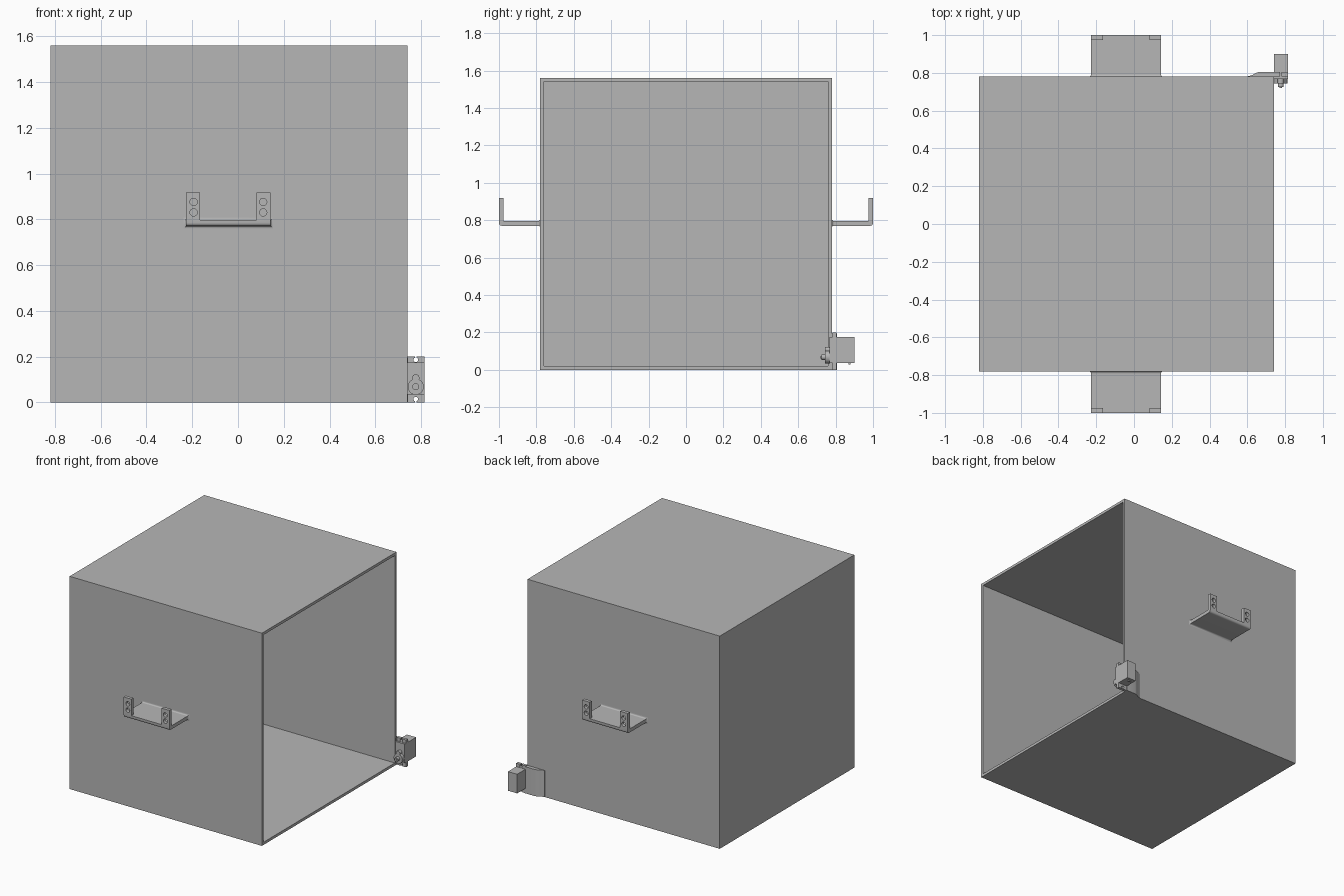
import bpy, bmesh, math
from mathutils import Vector

if "Cube" in bpy.data.objects:
    bpy.data.objects.remove(bpy.data.objects["Cube"])

grey = bpy.data.materials.new("plain grey")
grey.diffuse_color = (0.47, 0.47, 0.47, 1)
grey.use_nodes = True
grey.node_tree.nodes["Principled BSDF"].inputs["Base Color"].default_value = grey.diffuse_color


def finish(name, bm, smooth=False):
    bmesh.ops.recalc_face_normals(bm, faces=bm.faces)
    me = bpy.data.meshes.new(name)
    bm.to_mesh(me)
    bm.free()
    me.materials.append(grey)
    ob = bpy.data.objects.new(name, me)
    bpy.context.collection.objects.link(ob)
    if smooth:
        activate(ob)
        bpy.ops.object.shade_smooth_by_angle(angle=math.radians(35))
    return ob


def activate(ob):
    bpy.ops.object.select_all(action='DESELECT')
    ob.select_set(True)
    bpy.context.view_layer.objects.active = ob


def prism(name, pts, axis, a, b, smooth=False):
    """Extrude a 2D outline along an axis, from a to b."""
    place = {'x': lambda p, t: (t, p[0], p[1]),
             'y': lambda p, t: (p[0], t, p[1]),
             'z': lambda p, t: (p[0], p[1], t)}[axis]
    bm = bmesh.new()
    face = bm.faces.new([bm.verts.new(place(p, a)) for p in pts])
    res = bmesh.ops.extrude_face_region(bm, geom=[face])
    move = Vector(place((0, 0), b - a))
    bmesh.ops.translate(bm, vec=move,
                        verts=[v for v in res['geom'] if isinstance(v, bmesh.types.BMVert)])
    if len(bm.faces) == len(pts) + 1:      # close the start cap
        bm.verts.ensure_lookup_table()
        bm.faces.new(bm.verts[:len(pts)])
    return finish(name, bm, smooth)


def rect(u0, u1, v0, v1):
    return [(u0, v0), (u1, v0), (u1, v1), (u0, v1)]


def arc(cu, cv, r, a0, a1, n):
    return [(cu + r * math.cos(math.radians(a0 + (a1 - a0) * i / n)),
             cv + r * math.sin(math.radians(a0 + (a1 - a0) * i / n))) for i in range(n + 1)]


def circle(cu, cv, r, n=24):
    return arc(cu, cv, r, 0, 360, n)[:-1]


def cut(ob, cutters):
    for c in cutters:
        activate(ob)
        m = ob.modifiers.new("cut", 'BOOLEAN')
        m.operation, m.solver, m.object = 'DIFFERENCE', 'EXACT', c
        bpy.ops.object.modifier_apply(modifier=m.name)
        bpy.data.objects.remove(c)


def mirror_y(ob):
    activate(ob)
    m = ob.modifiers.new("mirror", 'MIRROR')
    m.use_axis = (False, True, False)
    m.use_mirror_merge = False
    bpy.ops.object.modifier_apply(modifier=m.name)


# Hollow box, open on the right side
bm = bmesh.new()
bmesh.ops.create_cube(bm, size=1.56)
bmesh.ops.translate(bm, vec=(-0.04, 0, 0.78), verts=bm.verts)
opening = max(bm.faces, key=lambda f: f.calc_center_median().x)
bmesh.ops.inset_region(bm, faces=[opening], thickness=0.028)
res = bmesh.ops.extrude_face_region(bm, geom=[opening])
for v in res['geom']:
    if isinstance(v, bmesh.types.BMVert):
        v.co.x = -0.79
if opening.is_valid:
    bmesh.ops.delete(bm, geom=[opening], context='FACES')
finish("box_shell", bm)

# L-shaped brackets on front and back, with two drilled tabs each
X0, X1 = -0.227, 0.143
profile = [(-0.775, 0.77), (-0.775, 0.796), (-0.975, 0.796), (-0.975, 0.918), (-1.0, 0.918)]
profile += arc(-0.985, 0.785, 0.015, 180, 270, 5)
bracket = prism("bracket", profile, 'x', X0, X1, True)
cutters = [prism("notch_cutter", rect(X0 + 0.062, X1 - 0.062, 0.797, 1.0), 'y', -1.1, -0.95)]
for x in (X0 + 0.033, X1 - 0.033):
    for z in (0.83, 0.876):
        cutters.append(prism("hole_cutter", circle(x, z, 0.016), 'y', -1.1, -0.95))
cut(bracket, cutters)
mirror_y(bracket)

# Curved collar where each bracket meets the wall
bm = bmesh.new()
rings = []
for i in range(5):
    a = math.radians(90 * i / 4)
    grow, y = 0.011 * (1 - math.sin(a)), -0.78 - 0.011 * (1 - math.cos(a))
    rings.append([bm.verts.new((u, y, v)) for u, v in
                  rect(X0 - grow, X1 + grow, 0.77 - grow, 0.796 + grow)])
for r0, r1 in zip(rings, rings[1:]):
    for j in range(4):
        k = (j + 1) % 4
        bm.faces.new((r0[j], r0[k], r1[k], r1[j]))
collar = finish("bracket_collar", bm, True)
mirror_y(collar)

# Ramped mounting arm on the back wall
arm = [(0.60, 0.775), (0.60, 0.781), (0.625, 0.788), (0.65, 0.802), (0.665, 0.806),
       (0.742, 0.806), (0.742, 0.775)]
prism("motor_arm", arm, 'z', 0.0, 0.195, True)

# Motor: case, ear plate with screw slots, gear housing and output horn
CX, CZ = 0.777, 0.068
prism("motor_case", rect(0.74, 0.815, 0.035, 0.175), 'y', 0.768, 0.90)
ears = prism("motor_ears", rect(0.74, 0.815, 0.0, 0.2), 'y', 0.782, 0.804)
cut(ears, [c for z, e in ((0.014, -0.02), (0.186, 0.22)) for c in (
    prism("screw_cutter", circle(CX, z, 0.01, 16), 'y', 0.7, 0.85),
    prism("slot_cutter", rect(CX - 0.004, CX + 0.004, min(z, e), max(z, e)), 'y', 0.7, 0.85))])
prism("gear_housing", circle(CX, CZ, 0.035, 32), 'y', 0.744, 0.77, True)
prism("small_gear_housing", circle(CX, CZ + 0.039, 0.016), 'y', 0.744, 0.77, True)
prism("output_hub", circle(CX, CZ, 0.015), 'y', 0.724, 0.746, True)
prism("output_screw", circle(CX, CZ, 0.007, 16), 'y', 0.72, 0.726, True)
prism("cable_stub", rect(CX - 0.012, CX + 0.012, 0.027, 0.037), 'y', 0.870, 0.880)
